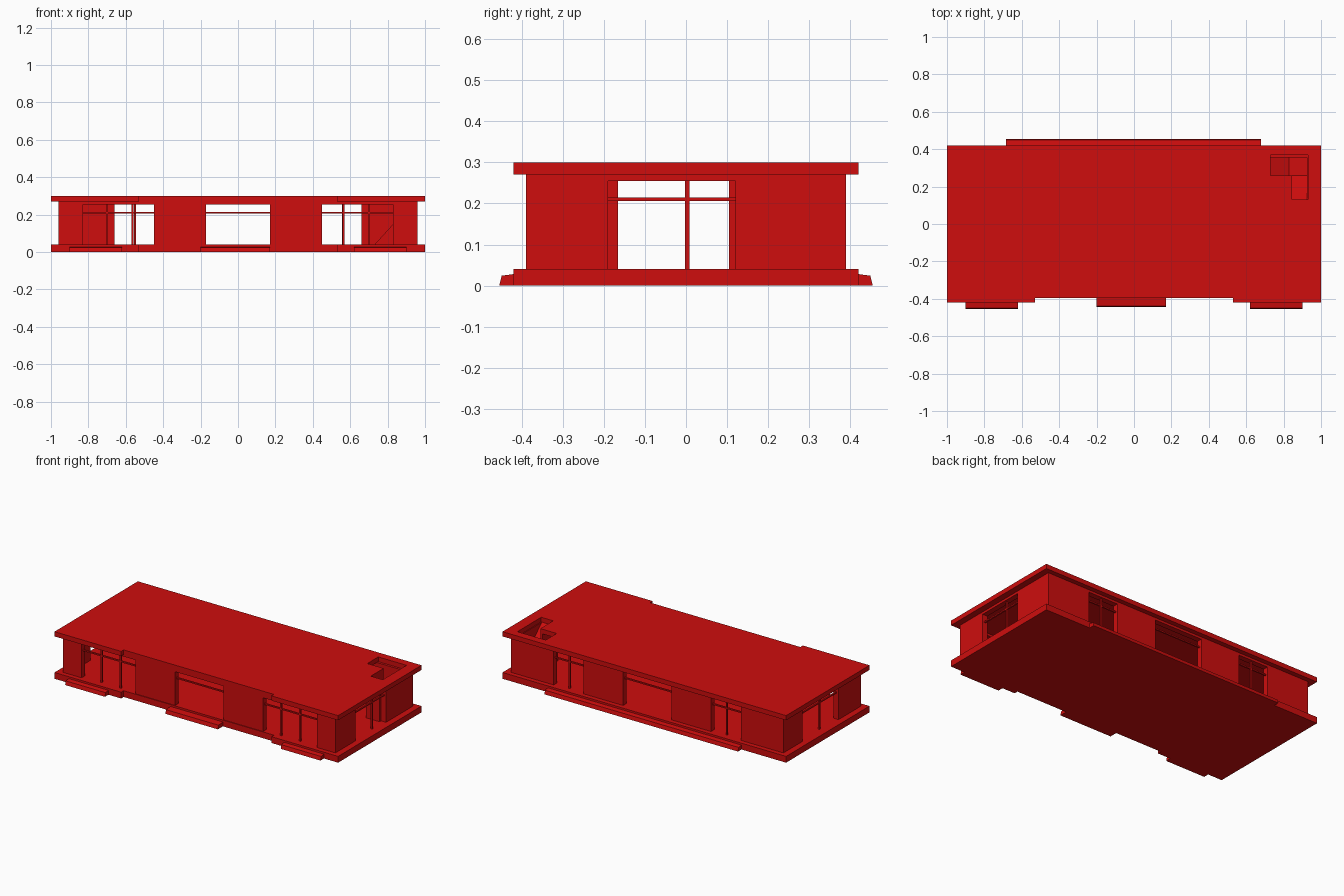
import bpy
import bmesh
from mathutils import Vector

cube = bpy.data.objects.get("Cube")
if cube:
    bpy.data.objects.remove(cube)

COLOUR = (0.62, 0.004, 0.004, 1)
red = bpy.data.materials.new("red")
red.use_nodes = True
red.diffuse_color = COLOUR
red.node_tree.nodes["Principled BSDF"].inputs["Base Color"].default_value = COLOUR

FLOOR, HEAD, CEILING, TOP = 0.04, 0.255, 0.27, 0.30
WX, WY, THICK = 0.96, 0.39, 0.035


def finish(name, bm):
    bmesh.ops.recalc_face_normals(bm, faces=bm.faces[:])
    mesh = bpy.data.meshes.new(name)
    bm.to_mesh(mesh)
    bm.free()
    mesh.materials.append(red)
    obj = bpy.data.objects.new(name, mesh)
    bpy.context.collection.objects.link(obj)
    return obj


def extrude_faces(bm, offset):
    """Give the flat faces of a mesh thickness."""
    new = bmesh.ops.extrude_face_region(bm, geom=bm.faces[:])["geom"]
    verts = [v for v in new if isinstance(v, bmesh.types.BMVert)]
    bmesh.ops.translate(bm, verts=verts, vec=offset)


def slab(name, loops, z0, z1):
    """Flat plate from an outline and optional hole outlines."""
    bm = bmesh.new()
    for loop in loops:
        verts = [bm.verts.new((x, y, z0)) for x, y in loop]
        for a, b in zip(verts, verts[1:] + verts[:1]):
            bm.edges.new((a, b))
    bmesh.ops.triangle_fill(bm, edges=bm.edges[:], use_beauty=True, normal=(0, 0, 1))
    extrude_faces(bm, (0, 0, z1 - z0))
    return finish(name, bm)


def prism(name, points, offset):
    """Side profile pushed along an offset."""
    bm = bmesh.new()
    bm.faces.new([bm.verts.new(p) for p in points])
    extrude_faces(bm, Vector(offset))
    return finish(name, bm)


def box(name, x0, x1, y0, y1, z0, z1):
    return slab(name, [[(x0, y0), (x1, y0), (x1, y1), (x0, y1)]], z0, z1)


def wall(name, along_x, start, end, inner, outer, openings):
    """Wall with openings (from, to, mullion positions) and glazing bars."""
    def piece(part, a, b, c, d, z0, z1):
        span = (a, b, c, d) if along_x else (c, d, a, b)
        box(f"{name}_{part}", *span, z0, z1)

    lo, hi = sorted((inner, outer))
    mid = (lo + hi) / 2
    at = start
    for a, b, mullions in openings:
        piece("panel", at, a, lo, hi, FLOOR, CEILING)
        piece("lintel", a, b, lo, hi, HEAD, CEILING)
        piece("transom", a, b, mid - 0.005, mid + 0.005, 0.206, 0.214)
        for m in mullions:
            piece("mullion", m - 0.005, m + 0.005, mid - 0.005, mid + 0.005, FLOOR, HEAD)
        at = b
    piece("panel", at, end, lo, hi, FLOOR, CEILING)


# Base and roof share an outline with a shallow recess at the front
outline = [(-1, -0.42), (-0.53, -0.42), (-0.53, -0.395), (0.53, -0.395),
           (0.53, -0.42), (1, -0.42), (1, 0.42), (-1, 0.42)]
stair_hole = [(0.73, 0.26), (0.845, 0.26), (0.845, 0.13), (0.93, 0.13),
              (0.93, 0.37), (0.73, 0.37)]
slab("base", [outline], 0, FLOOR)
slab("roof", [outline, stair_hole], CEILING, TOP)

# Outer walls
wall("front_wall", True, -WX, WX, -WY + THICK, -WY, [
    (-0.83, -0.45, (-0.70, -0.565)), (-0.17, 0.17, ()), (0.45, 0.83, (0.565, 0.70))])
wall("back_wall", True, -WX, WX, WY - THICK, WY, [
    (-0.66, -0.45, (-0.55,)), (-0.17, 0.17, ()), (0.45, 0.66, (0.56,))])
side = WY - THICK
wall("left_wall", False, -side, side, WX - THICK, WX, [(-0.19, 0.12, (0.003,))])
wall("right_wall", False, -side, side, THICK - WX, -WX, [(-0.165, 0.20, (0.003,))])

# Entrance steps with sloping fronts
for name, x0, x1, inner, outer in (
        ("front_step_right", -0.90, -0.62, -0.42, -0.455),
        ("front_step_middle", -0.20, 0.17, -0.395, -0.445),
        ("front_step_left", 0.62, 0.90, -0.42, -0.455),
        ("back_step", -0.685, 0.68, 0.42, 0.455)):
    lip = outer + (0.006 if outer < 0 else -0.006)
    prism(name, [(x0, inner, 0), (x0, outer, 0), (x0, lip, 0.024), (x0, inner, 0.028)],
          (x1 - x0, 0, 0))

# Staircase below the roof opening: two flights, a landing and its enclosing walls
LANDING = 0.15
box("stair_landing", 0.83, 0.925, 0.26, 0.355, FLOOR, LANDING)
prism("lower_stair_flight", [(0.73, 0.26, FLOOR), (0.83, 0.26, FLOOR), (0.83, 0.26, LANDING)],
      (0, 0.095, 0))
prism("upper_stair_flight", [(0.845, 0.26, FLOOR), (0.845, 0.26, LANDING),
                             (0.845, 0.13, CEILING), (0.845, 0.13, FLOOR)], (0.08, 0, 0))
box("stair_end_wall", 0.83, 0.925, 0.105, 0.13, FLOOR, CEILING)
box("stair_side_wall", 0.83, 0.845, 0.13, 0.26, FLOOR, CEILING)
